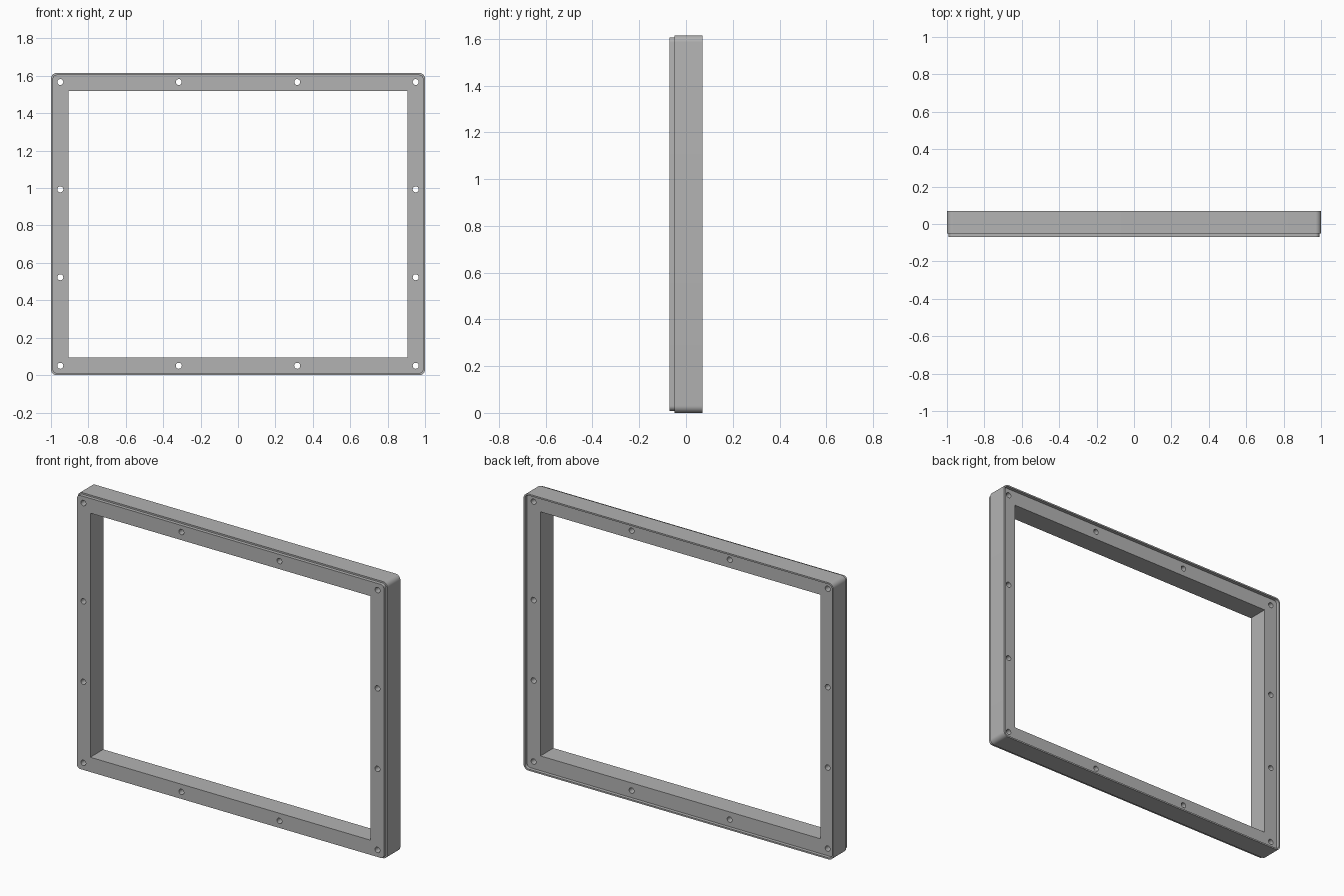
import bpy, bmesh, math
from mathutils import Matrix, Vector

cube = bpy.data.objects.get("Cube")
if cube:
    bpy.data.objects.remove(cube, do_unlink=True)

HEIGHT, DEPTH = 1.615, 0.14
MID = HEIGHT / 2
BACK = DEPTH / 2
STEP, INSET = 0.02, 0.009      # lip depth and lip inset
RADIUS, BAR = 0.03, 0.095      # corner radius and frame bar width

grey = bpy.data.materials.new("frame grey")
grey.use_nodes = True
color = (0.45, 0.45, 0.45, 1)
grey.diffuse_color = color
grey.node_tree.nodes["Principled BSDF"].inputs["Base Color"].default_value = color


def make_object(name, bm):
    bmesh.ops.recalc_face_normals(bm, faces=bm.faces)
    mesh = bpy.data.meshes.new(name)
    bm.to_mesh(mesh)
    bm.free()
    mesh.materials.append(grey)
    obj = bpy.data.objects.new(name, mesh)
    bpy.context.collection.objects.link(obj)
    return obj


def rounded_ring(bm, inset, y, segments=8):
    """Rounded rectangle of vertices at depth y."""
    r = RADIUS - inset
    verts = []
    for corner, (sx, sz) in enumerate([(1, 1), (-1, 1), (-1, -1), (1, -1)]):
        for i in range(segments + 1):
            a = (corner + i / segments) * math.pi / 2
            verts.append(bm.verts.new((sx * (1 - RADIUS) + r * math.cos(a), y,
                                       MID + sz * (MID - RADIUS) + r * math.sin(a))))
    return verts


# Frame body: front lip, outer wall, and matching recess in the back
bm = bmesh.new()
profile = [(INSET, -BACK), (INSET, STEP - BACK), (0, STEP - BACK),
           (0, BACK), (INSET, BACK), (INSET, BACK - STEP)]
rings = [rounded_ring(bm, inset, y) for inset, y in profile]
for a, b in zip(rings, rings[1:]):
    for i in range(len(a)):
        j = (i + 1) % len(a)
        bm.faces.new((a[i], a[j], b[j], b[i]))
bm.faces.new(rings[0])
bm.faces.new(rings[-1])
frame = make_object("frame", bm)

# Cutter: central opening and screw holes
bm = bmesh.new()
size = Vector((2 - 2 * BAR, 1, HEIGHT - 2 * BAR))
bmesh.ops.create_cube(bm, size=1, matrix=Matrix.Translation((0, 0, MID)) @ Matrix.Diagonal(size).to_4x4())
edge_x, low, high = 0.95, 0.05, 1.567
holes = [(x, z) for x in (-edge_x, -edge_x / 3, edge_x / 3, edge_x) for z in (low, high)]
holes += [(x, z) for x in (-edge_x, edge_x) for z in (0.523, 0.993)]
for x, z in holes:
    bmesh.ops.create_cone(bm, cap_ends=True, segments=24, radius1=0.016, radius2=0.016, depth=1,
                          matrix=Matrix.Translation((x, 0, z)) @ Matrix.Rotation(math.pi / 2, 4, "X"))
cutter = make_object("opening_cutter", bm)
cutter.hide_render = True

# Cut the frame, then drop the cutter
cut = frame.modifiers.new("openings", "BOOLEAN")
cut.operation, cut.solver, cut.object = "DIFFERENCE", "EXACT", cutter
bpy.ops.object.select_all(action="DESELECT")
frame.select_set(True)
bpy.context.view_layer.objects.active = frame
bpy.ops.object.modifier_apply(modifier=cut.name)
bpy.data.objects.remove(cutter, do_unlink=True)
bpy.ops.object.shade_smooth_by_angle(angle=math.radians(30))
